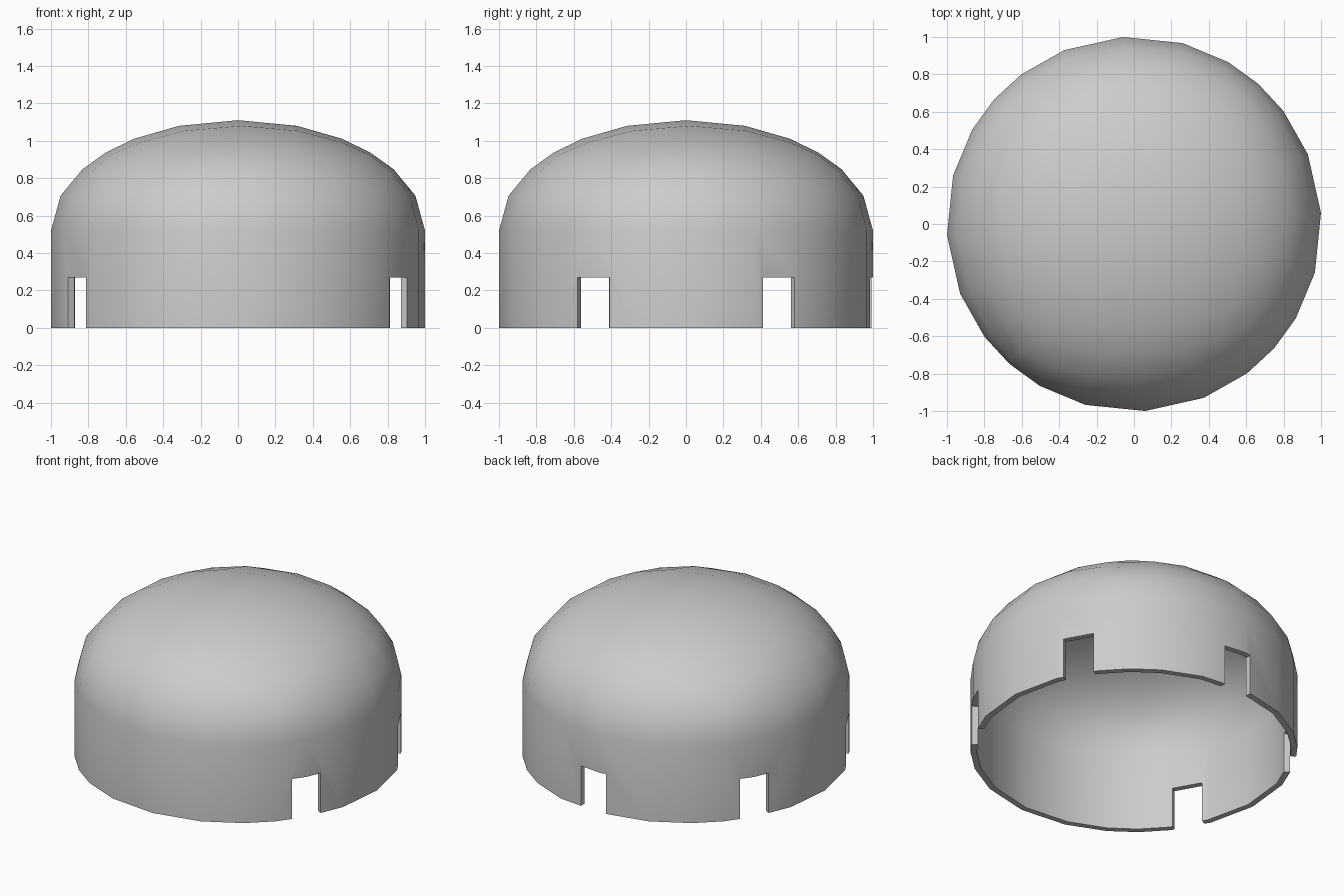
import bpy, bmesh, math
from mathutils import Matrix, Vector

if "Cube" in bpy.data.objects:
    bpy.data.objects.remove(bpy.data.objects["Cube"])

R, RIM, DOME, WALL = 1.0015, 0.52, 0.59, 0.038
TWIST = math.radians(3.4)

# Dome: upper half of a squashed cube-sphere, its edge pulled down into a wall
bm = bmesh.new()
bmesh.ops.create_cube(bm, size=2)
bmesh.ops.subdivide_edges(bm, edges=bm.edges[:], cuts=5, use_grid_fill=True)
low = [f for f in bm.faces if f.calc_center_median().z < 0]
bmesh.ops.delete(bm, geom=low, context='FACES')
for v in bm.verts:
    d = v.co.normalized()
    v.co = Vector((d.x * R, d.y * R, RIM + d.z * DOME))
edge = [e for e in bm.edges if e.is_boundary]
ext = bmesh.ops.extrude_edge_only(bm, edges=edge)
for v in ext["geom"]:
    if isinstance(v, bmesh.types.BMVert):
        v.co.z = 0
bmesh.ops.rotate(bm, verts=bm.verts[:], cent=(0, 0, 0),
                 matrix=Matrix.Rotation(TWIST, 3, 'Z'))
bmesh.ops.recalc_face_normals(bm, faces=bm.faces[:])
top = max(bm.faces, key=lambda f: f.calc_center_median().z)
if top.normal.z < 0:
    bmesh.ops.reverse_faces(bm, faces=bm.faces[:])
mesh = bpy.data.meshes.new("dome_cap")
bm.to_mesh(mesh)
bm.free()
cap = bpy.data.objects.new("dome_cap", mesh)
bpy.context.collection.objects.link(cap)

# Wall thickness, inwards
solid = cap.modifiers.new("wall", 'SOLIDIFY')
solid.thickness = WALL
solid.offset = -1
solid.use_even_offset = True

# Five notches in the lower rim, 60 degrees apart, none at the front
bm = bmesh.new()
for deg in (30, 90, 150, 210, 330):
    m = (Matrix.Rotation(math.radians(deg), 4, 'Z')
         @ Matrix.Translation((1.0, 0, 0.085))
         @ Matrix.Diagonal((0.4, 0.195, 0.37, 1)))
    bmesh.ops.create_cube(bm, size=1, matrix=m)
mesh = bpy.data.meshes.new("notch_cutter")
bm.to_mesh(mesh)
bm.free()
cutter = bpy.data.objects.new("notch_cutter", mesh)
bpy.context.collection.objects.link(cutter)
cutter.hide_render = True
cut = cap.modifiers.new("notches", 'BOOLEAN')
cut.operation = 'DIFFERENCE'
cut.solver = 'EXACT'
cut.object = cutter

# Apply modifiers and smooth the curved faces
bpy.context.view_layer.objects.active = cap
cap.select_set(True)
for name in ("wall", "notches"):
    bpy.ops.object.modifier_apply(modifier=name)
bpy.data.objects.remove(cutter)
bpy.ops.object.shade_smooth_by_angle(angle=math.radians(35))
